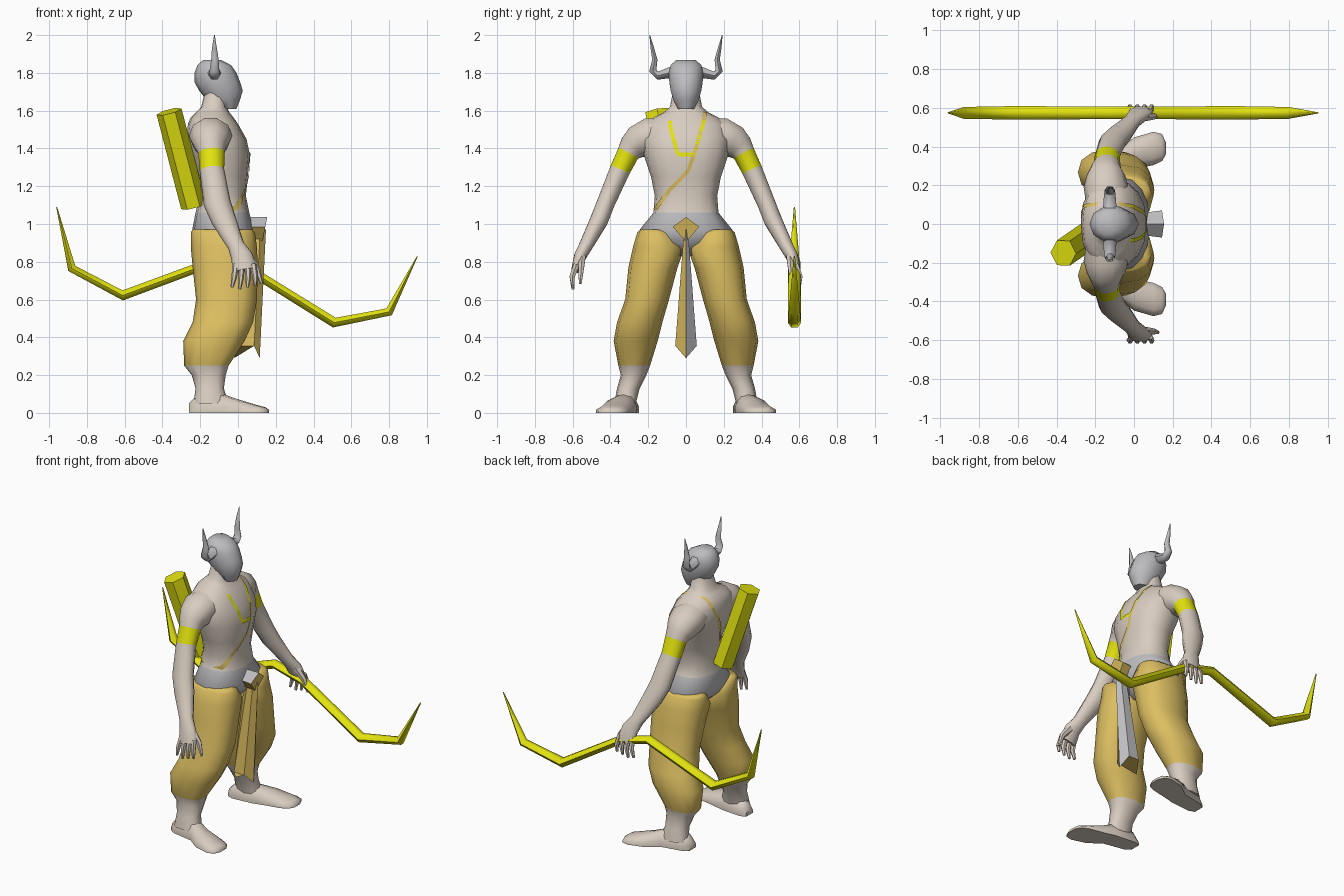
import bpy, bmesh, math
from mathutils import Vector as V
from mathutils.bvhtree import BVHTree


def material(name, rgb):
    m = bpy.data.materials.new(name)
    m.diffuse_color = (*rgb, 1)
    return m


SKIN = material("skin", (0.69, 0.61, 0.53))
GOLD = material("gold cloth", (0.72, 0.52, 0.12))
GREY = material("grey metal", (0.51, 0.51, 0.53))
YELLOW = material("yellow", (0.76, 0.76, 0.005))


def finish(name, bm, mats, rule=None, mirror=False, sharp=42):
    bmesh.ops.recalc_face_normals(bm, faces=bm.faces)
    for f in bm.faces:
        f.smooth = True
        if rule:
            f.material_index = rule(f.calc_center_median())
    for e in bm.edges:
        e.smooth = e.calc_face_angle(0) < math.radians(sharp)
    me = bpy.data.meshes.new(name)
    bm.to_mesh(me)
    bm.free()
    for m in mats:
        me.materials.append(m)
    ob = bpy.data.objects.new(name, me)
    bpy.context.collection.objects.link(ob)
    if mirror:
        ob.modifiers.new("mirror", 'MIRROR').use_axis = (False, True, False)
    return ob


def loft(name, rings, mats, **kw):
    bm = bmesh.new()
    vs = [[bm.verts.new(p) for p in r] for r in rings]
    n = len(vs[0])
    for a, b in zip(vs, vs[1:]):
        for i in range(n):
            j = (i + 1) % n
            bm.faces.new((a[i], a[j], b[j], b[i]))
    bm.faces.new(vs[0])
    bm.faces.new(vs[-1])
    return finish(name, bm, mats, **kw)


def ring(c, u, v, n, p=2.0):
    out = []
    for i in range(n):
        a = 2 * math.pi * i / n
        s, t = math.cos(a), math.sin(a)
        s = math.copysign(abs(s) ** (2 / p), s)
        t = math.copysign(abs(t) ** (2 / p), t)
        out.append(V(c) + V(u) * s + V(v) * t)
    return out


def level(z, x0, x1, y0, y1, n, p=2.0):
    """Horizontal ring filling the given x and y ranges."""
    return ring(((x0 + x1) / 2, (y0 + y1) / 2, z), ((x1 - x0) / 2, 0, 0),
                (0, (y1 - y0) / 2, 0), n, p)


def tube(name, path, mats, n=8, ref=(1, 0, 0), **kw):
    """Path of (x, y, z, radius along ref, radius across)."""
    pts = [V(q[:3]) for q in path]
    rings = []
    for i, q in enumerate(path):
        t = (pts[min(i + 1, len(pts) - 1)] - pts[max(i - 1, 0)]).normalized()
        u = (V(ref) - t * t.dot(V(ref))).normalized()
        rings.append(ring(pts[i], u * q[3], t.cross(u) * q[4], n))
    return loft(name, rings, mats, **kw)


# Torso with belt and neck: z, back, front, half width
body = [(0.83, -0.13, -0.01, 0.05), (0.90, -0.21, 0.065, 0.19), (0.97, -0.242, 0.082, 0.245),
        (1.06, -0.225, 0.06, 0.172), (1.15, -0.20, 0.042, 0.165), (1.25, -0.21, 0.052, 0.185),
        (1.36, -0.25, 0.063, 0.222), (1.45, -0.275, 0.045, 0.235), (1.53, -0.265, 0.0, 0.215),
        (1.565, -0.25, -0.025, 0.17), (1.59, -0.225, -0.045, 0.12), (1.62, -0.195, -0.06, 0.085),
        (1.70, -0.175, -0.06, 0.07)]
torso = loft("torso", [level(z, a, b, -w, w, 16, 2.3) for z, a, b, w in body], [SKIN, GREY],
             rule=lambda c: int(c.z < 1.055), sharp=75)

# Baggy trouser legs running into bare ankles
leg = [(0.972, -0.24, 0.07, 0.115, 0.24), (0.955, -0.25, 0.09, 0.07, 0.258),
       (0.88, -0.25, 0.10, 0.005, 0.28), (0.77, -0.24, 0.105, 0.045, 0.305),
       (0.60, -0.222, 0.10, 0.09, 0.322), (0.48, -0.24, 0.08, 0.125, 0.365),
       (0.38, -0.29, 0.035, 0.15, 0.383), (0.25, -0.285, -0.05, 0.19, 0.358),
       (0.20, -0.245, -0.065, 0.21, 0.345), (0.13, -0.225, -0.075, 0.245, 0.365),
       (0.05, -0.235, -0.05, 0.265, 0.38)]
loft("leg", [level(*r, 12, 2.3) for r in leg], [GOLD, SKIN],
     rule=lambda c: int(c.z < 0.25), mirror=True, sharp=60)

# Feet: x, centre y, half width, height
foot = [(-0.26, 0.30, 0.035, 0.05), (-0.22, 0.305, 0.055, 0.09), (-0.08, 0.325, 0.062, 0.10),
        (0.0, 0.365, 0.082, 0.072), (0.10, 0.39, 0.086, 0.042), (0.145, 0.395, 0.07, 0.03),
        (0.165, 0.39, 0.03, 0.015)]
loft("foot", [[V((x, y + w * a, h * b)) for a, b in
               ((-1, 0), (1, 0), (1, 0.4), (0.6, 0.9), (0, 1), (-0.6, 0.9), (-1, 0.4))]
              for x, y, w, h in foot], [SKIN], mirror=True, sharp=55)

# Arms with armband
arm = [(-0.145, 0.09, 1.485, 0.10, 0.085), (-0.145, 0.19, 1.467, 0.115, 0.10),
       (-0.145, 0.25, 1.435, 0.10, 0.095), (-0.145, 0.285, 1.405, 0.08, 0.077),
       (-0.14, 0.306, 1.375, 0.07, 0.062), (-0.138, 0.35, 1.285, 0.065, 0.057),
       (-0.11, 0.425, 1.11, 0.072, 0.05), (-0.075, 0.46, 1.02, 0.066, 0.05),
       (-0.01, 0.53, 0.885, 0.045, 0.038), (0.02, 0.56, 0.83, 0.058, 0.034),
       (0.035, 0.585, 0.755, 0.064, 0.024)]
tube("arm", arm, [SKIN, YELLOW], n=10, mirror=True, sharp=60,
     rule=lambda c: int(1.30 < c.z < 1.367 and 0.27 < c.y < 0.40))

# Fingers and thumb
for i in range(4):
    x = -0.012 + 0.031 * i
    tube("finger", [(x, 0.58, 0.785, 0.017, 0.018), (x - 0.008 + 0.006 * i, 0.603, 0.72, 0.015, 0.016),
                    (x - 0.02 + 0.01 * i, 0.598, 0.655 + 0.01 * abs(i - 1), 0.008, 0.009)],
         [SKIN], n=6, mirror=True)
tube("thumb", [(0.045, 0.55, 0.83, 0.027, 0.022), (0.1, 0.555, 0.765, 0.018, 0.017),
               (0.125, 0.56, 0.685, 0.008, 0.008)], [SKIN], n=6, mirror=True)

# Helmeted head and horns
head = [(1.61, -0.11, -0.008, 0.045), (1.655, -0.165, 0.01, 0.07), (1.705, -0.205, 0.025, 0.085),
        (1.75, -0.23, 0.012, 0.093), (1.80, -0.23, -0.008, 0.095), (1.84, -0.215, -0.035, 0.086),
        (1.868, -0.185, -0.09, 0.055)]
loft("head", [level(z, a, b, -w, w, 10) for z, a, b, w in head], [GREY], sharp=60)
tube("horn", [(-0.125, 0.07, 1.805, 0.036, 0.036), (-0.125, 0.15, 1.785, 0.03, 0.024),
              (-0.125, 0.176, 1.81, 0.026, 0.022), (-0.122, 0.165, 1.87, 0.02, 0.016),
              (-0.125, 0.178, 1.93, 0.013, 0.011), (-0.125, 0.192, 2.0, 0.002, 0.002)],
     [GREY], n=6, mirror=True, sharp=65)

# Belt knot and hanging sash, both with a ridge at the front
knot = [(0, 1.037), (0.07, 0.985), (0, 0.905), (-0.07, 0.985)]
loft("belt_knot", [[V((0.03, y * 0.8, z)) for y, z in knot],
                   [V((0.155 - 0.2 * (1.037 - z), y, z)) for y, z in knot]],
     [GOLD, GREY], rule=lambda c: int(c.x < 0.12 and c.z > 0.98), sharp=20)
loft("sash", [[V((b, 0, z)), V((b - 0.03, w, s)), V((a + 0.03, w, s)),
               V((a, 0, z)), V((a + 0.03, -w, s)), V((b - 0.03, -w, s))]
              for z, s, a, b, w in ((0.97, 0.97, 0.05, 0.148, 0.01),
                                    (0.29, 0.355, -0.02, 0.115, 0.057))],
     [GOLD, GREY], rule=lambda c: int(c.y > 0.005), sharp=20)

# Painted strap and necklace laid on the torso surface
tree = BVHTree.FromPolygons([v.co for v in torso.data.vertices],
                            [tuple(p.vertices) for p in torso.data.polygons])


def ribbon(name, path, width, side, mat):
    bm = bmesh.new()
    for a, b in zip(path, path[1:]):
        a, b = V(a), V(b)
        off = V((-(b - a).y, (b - a).x)).normalized() * width / 2
        prev = None
        for i in range(13):
            p = a.lerp(b, i / 12)
            hits = [tree.ray_cast(V((side, q.x, q.y)), V((-side, 0, 0))) for q in (p - off, p + off)]
            if any(h[0] is None for h in hits):
                prev = None
                continue
            pair = [bm.verts.new(h[0] + h[1] * 0.005 * (1 if h[1].x * side > 0 else -1)) for h in hits]
            if prev:
                bm.faces.new((prev[0], prev[1], pair[1], pair[0]))
            prev = pair
    finish(name, bm, [mat])


ribbon("strap_front", [(-0.16, 1.075), (-0.085, 1.18), (0.01, 1.28), (0.05, 1.39), (0.09, 1.53),
                       (0.10, 1.59)], 0.02, 1, GOLD)
ribbon("strap_back", [(0.10, 1.59), (0.09, 1.53), (-0.02, 1.32), (-0.15, 1.08)], 0.02, -1, GOLD)
ribbon("necklace", [(-0.085, 1.545), (-0.078, 1.49), (-0.042, 1.367), (0.042, 1.367),
                    (0.078, 1.49), (0.095, 1.55)], 0.02, 1, YELLOW)

# Quiver on the back
tube("quiver", [(-0.365, -0.15, 1.595, 0.068, 0.075), (-0.235, -0.06, 1.095, 0.068, 0.075)],
     [YELLOW], n=6, sharp=20)

# Bow held in the left hand
bow = [(-0.96, 1.09, 0.1), (-0.88, 0.765, 0.95), (-0.61, 0.622, 1.1), (-0.13, 0.80, 1),
       (0.08, 0.745, 1), (0.51, 0.478, 1.1), (0.80, 0.535, 0.95), (0.95, 0.83, 0.1)]
tube("bow", [(x, 0.574, z, 0.032 * r, 0.028 * r) for x, z, r in bow],
     [YELLOW], n=6, ref=(0, 1, 0), sharp=65)
